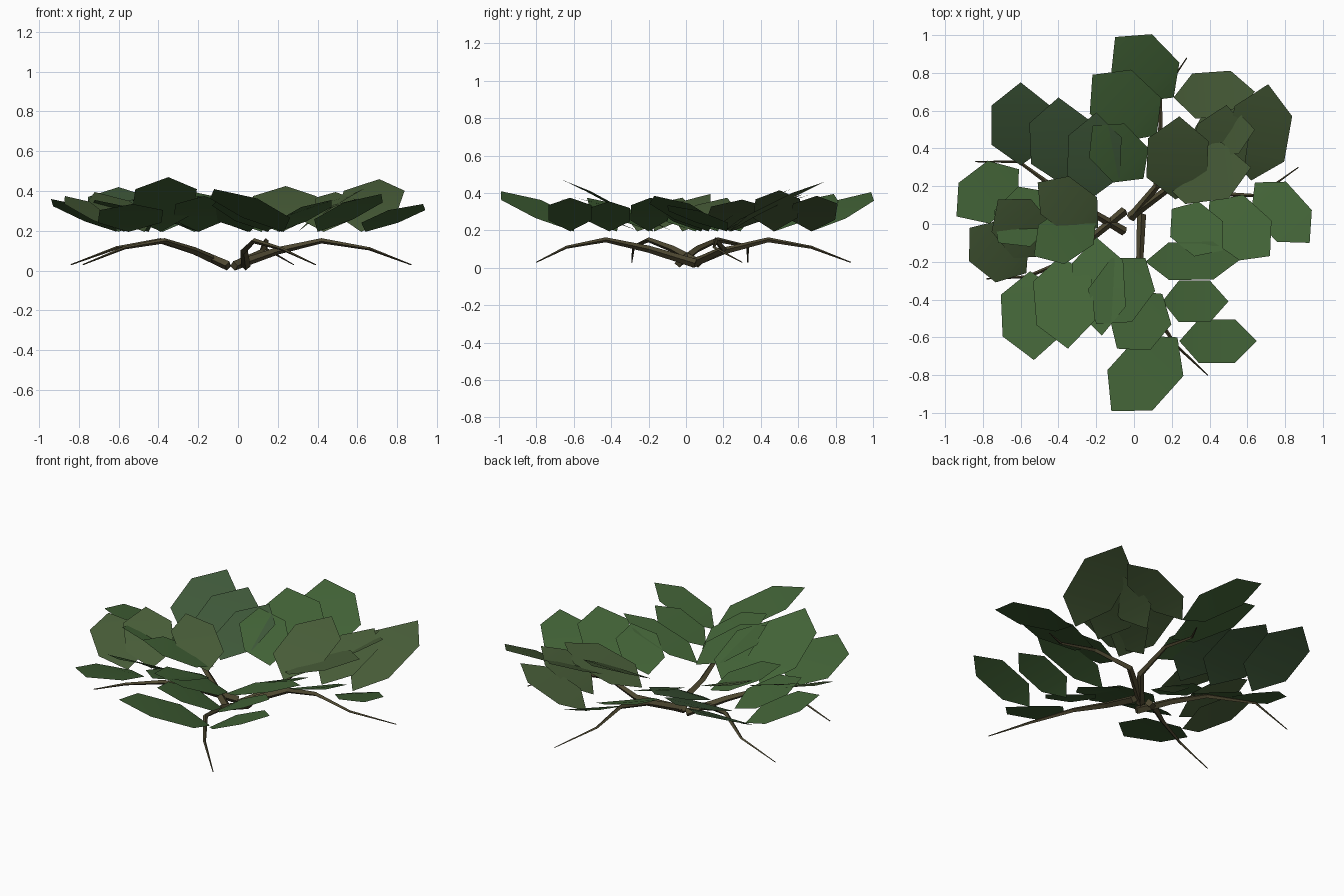
import bpy
from mathutils import Vector

if "Cube" in bpy.data.objects:
    bpy.data.objects.remove(bpy.data.objects["Cube"])


def material(name, rgb):
    m = bpy.data.materials.new(name)
    m.diffuse_color = (*rgb, 1)
    m.use_nodes = True
    m.node_tree.nodes["Principled BSDF"].inputs["Base Color"].default_value = m.diffuse_color
    return m


BARK = material("bark", (0.075, 0.064, 0.03))
GREENS = [material("leaf_green", (0.055, 0.125, 0.038)),
          material("leaf_dark_green", (0.05, 0.1, 0.042)),
          material("leaf_olive", (0.065, 0.11, 0.04))]


# Tapered low-poly stem that follows a path
def branch(name, path):
    curve = bpy.data.curves.new(name, 'CURVE')
    curve.dimensions = '3D'
    curve.bevel_depth = 0.024
    curve.bevel_resolution = 0
    curve.use_fill_caps = True
    spline = curve.splines.new('POLY')
    spline.points.add(len(path) - 1)
    for i, p in enumerate(path):
        spline.points[i].co = (*p, 1)
        spline.points[i].radius = 1 - 0.88 * i / (len(path) - 1)
    spline.use_smooth = False
    curve.materials.append(BARK)
    ob = bpy.data.objects.new(name, curve)
    bpy.context.collection.objects.link(ob)


# Bent hexagonal leaves: base x, base y, tip x, tip y, width, rise
def leaves(name, specs, tint):
    verts, faces = [], []
    for bx, by, tx, ty, width, rise in specs:
        base, along = Vector((bx, by, 0.195)), Vector((tx - bx, ty - by, 0))
        side = Vector((-along.y, along.x, 0)).normalized() * width / 2
        n = len(verts)

        def at(t, s, lift):
            return base + along * t + side * s + Vector((0, 0, rise * lift))

        verts += [at(0, 0, 0), at(.25, -1, .33), at(.72, -1, .78),
                  at(1, 0, 1), at(.72, 1, .78), at(.25, 1, .33)]
        faces += [(n, n + 1, n + 5), (n + 1, n + 2, n + 4, n + 5),
                  (n + 2, n + 3, n + 4)]
    mesh = bpy.data.meshes.new(name)
    mesh.from_pydata(verts, [], faces)
    mesh.materials.append(GREENS[tint])
    mesh.shade_smooth()
    ob = bpy.data.objects.new(name, mesh)
    bpy.context.collection.objects.link(ob)


# Front branch
branch("front_branch", [(.04, .05, .024), (.03, -.2, .1), (.08, -.43, .15),
                        (.22, -.64, .11), (.39, -.8, .03)])
leaves("front_leaves_left", [(.06, -.18, -.2, -.53, .29, .18),
                             (.15, -.37, -.09, -.66, .28, .17),
                             (.23, -.60, -.12, -.99, .32, .215)], 0)
leaves("front_leaves_right", [(.06, -.20, .56, -.19, .20, .18),
                              (.15, -.41, .50, -.41, .22, .16),
                              (.24, -.62, .65, -.62, .23, .18)], 0)

# Right branch
branch("right_branch", [(-.02, .04, .024), (.2, .2, .1), (.42, .16, .15),
                        (.66, .15, .11), (.87, .3, .03)])
leaves("right_leaves_front", [(.20, .08, .47, -.14, .24, .16),
                              (.40, .12, .72, -.17, .29, .19),
                              (.64, .22, .93, -.10, .25, .14)], 0)
leaves("right_leaves_back", [(.22, .13, .24, .57, .32, .23),
                             (.43, .20, .49, .63, .28, .2),
                             (.62, .23, .71, .74, .31, .265)], 2)

# Back branch
branch("back_branch", [(-.02, .03, .024), (.12, .2, .09), (.14, .44, .15),
                       (.14, .67, .11), (.28, .88, .03)])
leaves("back_leaves_right", [(.13, .24, .62, .30, .30, .17),
                             (.30, .47, .64, .50, .24, .22),
                             (.21, .67, .64, .70, .24, .19)], 2)
leaves("back_leaves_left", [(.05, .24, -.22, .52, .26, .18),
                            (.12, .47, -.22, .79, .32, .2),
                            (.21, .67, -.10, .99, .30, .21)], 0)

# Left back branch
branch("left_back_branch", [(-.05, -.04, .024), (-.22, .06, .1),
                            (-.39, .17, .15), (-.61, .33, .115),
                            (-.84, .33, .03)])
leaves("left_back_leaves_outer", [(-.22, .14, -.20, .59, .28, .18),
                                  (-.38, .21, -.40, .67, .32, .2),
                                  (-.60, .31, -.60, .75, .31, .225)], 1)
leaves("left_back_leaves_inner", [(-.20, .05, -.53, -.17, .25, .16),
                                  (-.45, .17, -.72, -.10, .27, .16),
                                  (-.61, .29, -.94, .04, .27, .165)], 0)

# Left front branch
branch("left_front_branch", [(-.05, .07, .024), (-.22, -.07, .1),
                             (-.37, -.2, .15), (-.57, -.28, .115),
                             (-.78, -.29, .03)])
leaves("left_front_leaves_outer", [(-.20, -.07, -.17, -.59, .27, .18),
                                   (-.39, -.17, -.35, -.66, .31, .275),
                                   (-.55, -.25, -.53, -.72, .32, .14)], 0)
leaves("left_front_leaves_inner", [(-.19, -.02, -.51, .22, .25, .18),
                                   (-.47, -.17, -.72, .13, .27, .2),
                                   (-.57, -.26, -.87, -.02, .28, .18)], 2)
